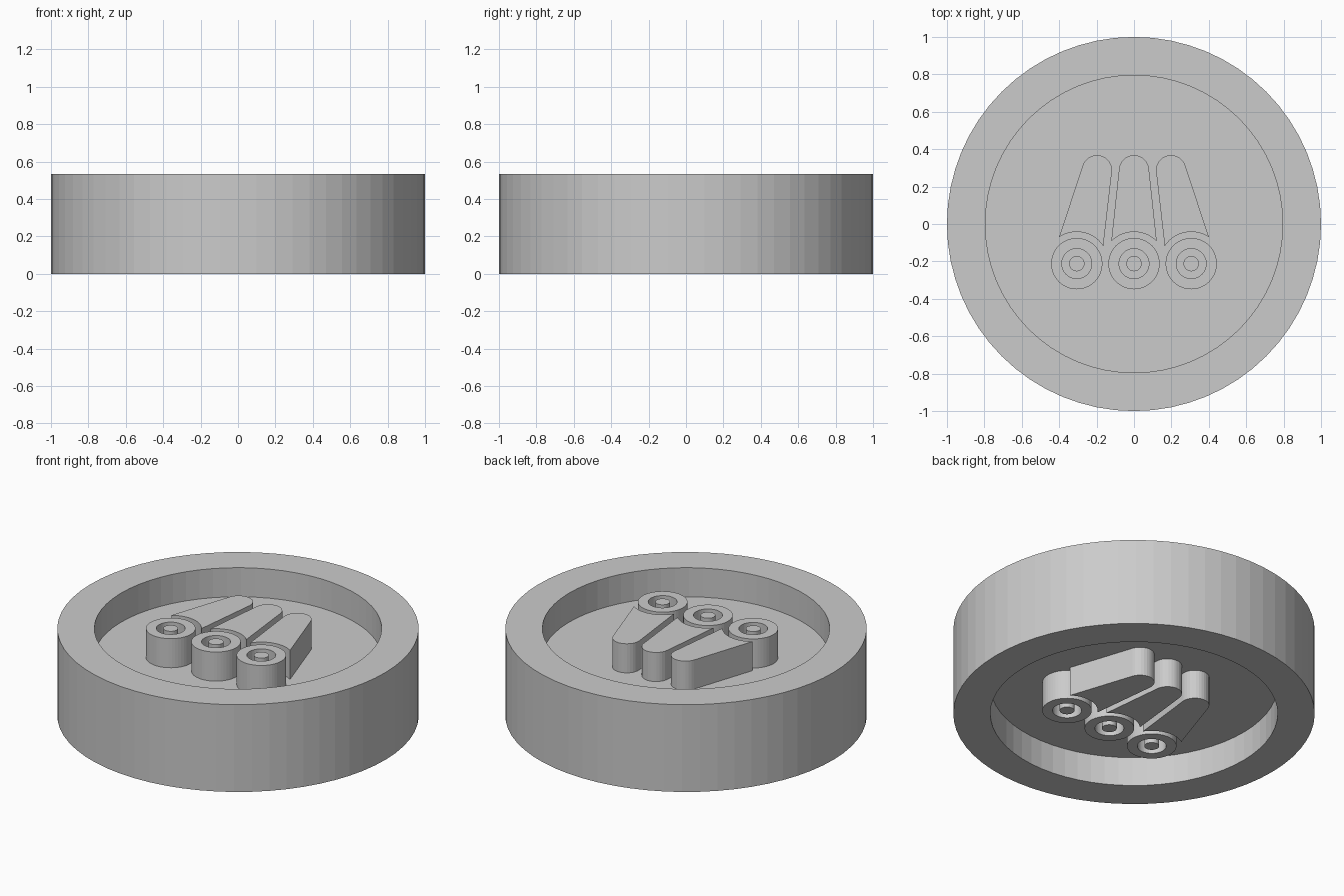
import bpy, bmesh, math

if "Cube" in bpy.data.objects:
    bpy.data.objects.remove(bpy.data.objects["Cube"])

H = 0.533                       # overall thickness
LOW, HIGH = H / 3, H * 2 / 3    # lower and upper face of the thin web
SINK = 0.004                    # how far raised parts sink into the web

grey = bpy.data.materials.new("plain grey")
grey.diffuse_color = (0.6, 0.6, 0.6, 1)
grey.use_nodes = True
grey.node_tree.nodes["Principled BSDF"].inputs["Base Color"].default_value = grey.diffuse_color


def finish(bm, name):
    bmesh.ops.recalc_face_normals(bm, faces=bm.faces)
    mesh = bpy.data.meshes.new(name)
    bm.to_mesh(mesh)
    bm.free()
    mesh.materials.append(grey)
    obj = bpy.data.objects.new(name, mesh)
    bpy.context.collection.objects.link(obj)
    return obj


def lathe(name, profile, centre, steps, closed=False):
    """Spin an (r, z) profile round a vertical axis."""
    bm = bmesh.new()
    vs = [bm.verts.new((centre[0] + r, centre[1], z)) for r, z in profile]
    pairs = list(zip(vs, vs[1:])) + ([(vs[-1], vs[0])] if closed else [])
    edges = [bm.edges.new(p) for p in pairs]
    bmesh.ops.spin(bm, geom=vs + edges, cent=(*centre, 0), axis=(0, 0, 1),
                   angle=math.tau, steps=steps)
    bmesh.ops.remove_doubles(bm, verts=bm.verts, dist=1e-5)
    return finish(bm, name)


def arc(cx, cy, r, start, end, n):
    angles = [math.radians(start + (end - start) * i / n) for i in range(n + 1)]
    return [(cx + r * math.cos(a), cy + r * math.sin(a)) for a in angles]


def prism(name, outline, z0, z1):
    bm = bmesh.new()
    face = bm.faces.new([bm.verts.new((x, y, z0)) for x, y in outline])
    out = bmesh.ops.extrude_face_region(bm, geom=[face], use_keep_orig=True)
    top = [v for v in out["geom"] if isinstance(v, bmesh.types.BMVert)]
    bmesh.ops.translate(bm, verts=top, vec=(0, 0, z1 - z0))
    return finish(bm, name)


# Round body with a recess in both faces
lathe("round_body", [(0, LOW), (0.795, LOW), (0.795, 0), (1, 0),
                     (1, H), (0.795, H), (0.795, HIGH), (0, HIGH)], (0, 0), 64)

# Outlines of the tapered fingers: rounded tip, then concave foot round each stud
STUD_Y, TIP_Y = -0.212, 0.288
side = arc(-0.198, TIP_Y, 0.08, -6.7, 162, 14) + arc(-0.306, STUD_Y, 0.17, 124, 33.5, 14)
middle = arc(0, TIP_Y, 0.08, 6.5, 173.5, 14) + arc(0, STUD_Y, 0.17, 135.7, 44.3, 14)
fingers = {"left": side, "middle": middle, "right": [(-x, y) for x, y in side]}
stud_x = {"left": -0.306, "middle": 0, "right": 0.306}

# Raised parts, repeated on the upper and lower face
for level, z0, z1 in (("upper", HIGH - SINK, H), ("lower", 0, LOW + SINK)):
    for place, outline in fingers.items():
        prism(f"{level}_{place}_finger", outline, z0, z1)
        centre = (stud_x[place], STUD_Y)
        lathe(f"{level}_{place}_ring", [(0.08, z0), (0.137, z0), (0.137, z1), (0.08, z1)],
              centre, 48, closed=True)
        lathe(f"{level}_{place}_pin", [(0, z0), (0.041, z0), (0.041, z1), (0, z1)],
              centre, 32)
